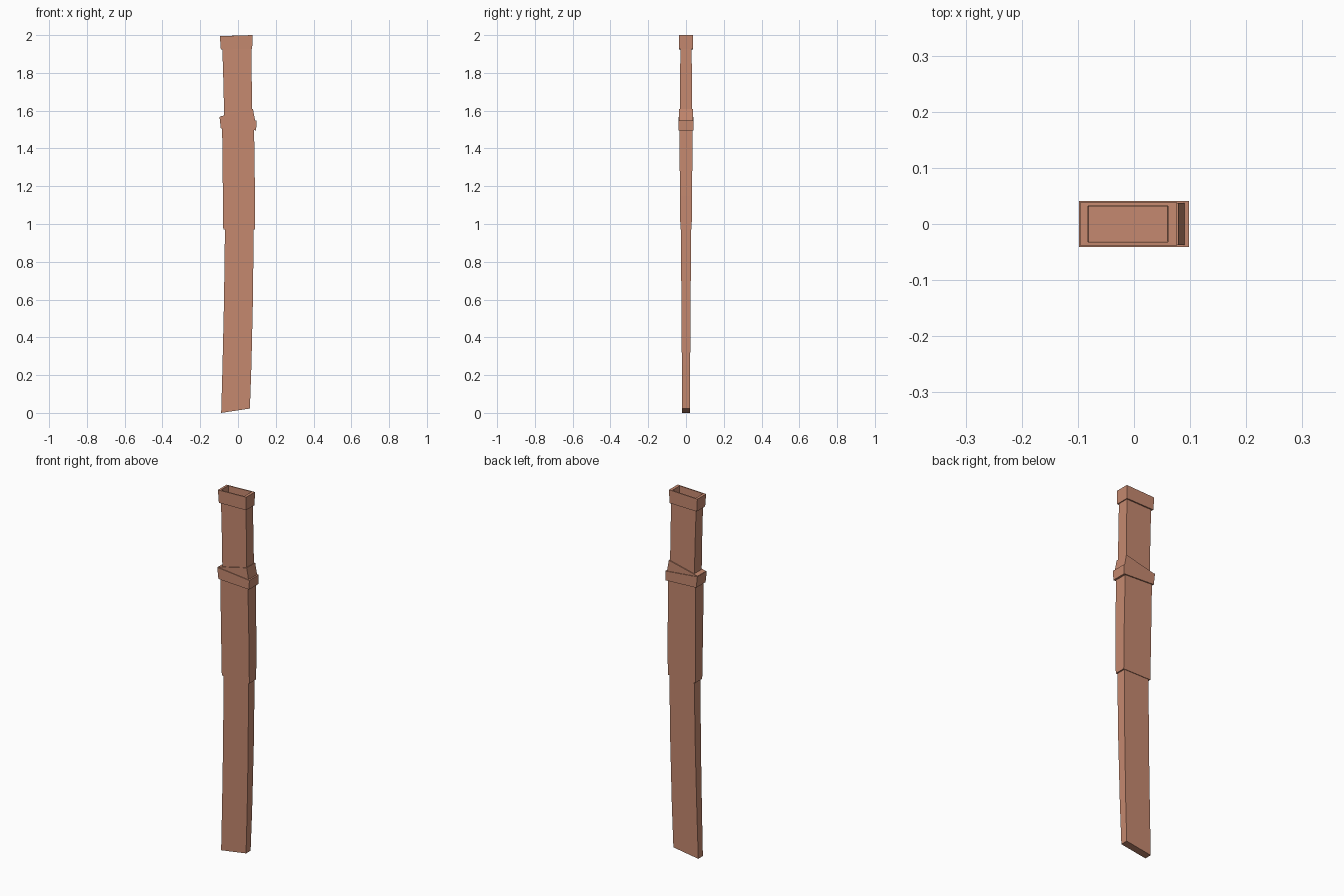
import bpy, bmesh

mat = bpy.data.materials.new("leather")
mat.diffuse_color = (0.56, 0.25, 0.16, 1)


def loft(name, rings, mouth=None):
    """Skin rectangular rings (left x, left z, right x, right z, half depth), bottom to top."""
    bm = bmesh.new()
    loops = []
    for xl, zl, xr, zr, d in rings:
        loops.append([bm.verts.new(p) for p in
                      ((xl, -d, zl), (xr, -d, zr), (xr, d, zr), (xl, d, zl))])
    for a, b in zip(loops, loops[1:]):
        for i in range(4):
            j = (i + 1) % 4
            bm.faces.new((a[i], a[j], b[j], b[i]))
    bm.faces.new(loops[0][::-1])
    bm.faces.new(loops[-1])
    bmesh.ops.recalc_face_normals(bm, faces=bm.faces)
    me = bpy.data.meshes.new(name)
    bm.to_mesh(me)
    bm.free()
    ob = bpy.data.objects.new(name, me)
    bpy.context.collection.objects.link(ob)
    me.materials.append(mat)
    return ob


# Tapered lower sheath with a slanted tip
loft("lower_sheath", [
    (-0.089, 0.0, 0.063, 0.023, 0.020),
    (-0.082, 0.25, 0.071, 0.25, 0.022),
    (-0.074, 0.60, 0.079, 0.60, 0.0245),
    (-0.069, 0.98, 0.083, 0.98, 0.027)])

# Thicker middle sleeve
loft("middle_sleeve", [
    (-0.078, 0.972, 0.090, 0.972, 0.030),
    (-0.080, 1.15, 0.090, 1.15, 0.032),
    (-0.084, 1.51, 0.085, 1.51, 0.035)])

# Collar band and the wedge strap crossing above it
loft("collar_band", [
    (-0.091, 1.505, 0.096, 1.496, 0.041),
    (-0.098, 1.567, 0.098, 1.547, 0.041)])
loft("collar_wedge", [
    (-0.091, 1.515, 0.090, 1.53, 0.037),
    (-0.096, 1.567, 0.090, 1.55, 0.037),
    (-0.096, 1.569, 0.079, 1.61, 0.037)])

# Upper sheath
loft("upper_sheath", [
    (-0.073, 1.55, 0.076, 1.55, 0.032),
    (-0.077, 1.74, 0.073, 1.74, 0.031),
    (-0.083, 1.935, 0.070, 1.935, 0.030)])

# Mouth cap: outer shell runs up, over the rim and down into the opening
loft("mouth_cap", [
    (-0.091, 1.924, 0.075, 1.927, 0.037),
    (-0.096, 1.994, 0.077, 2.0, 0.038),
    (-0.082, 1.995, 0.061, 1.9995, 0.032),
    (-0.080, 1.94, 0.060, 1.94, 0.031)])
